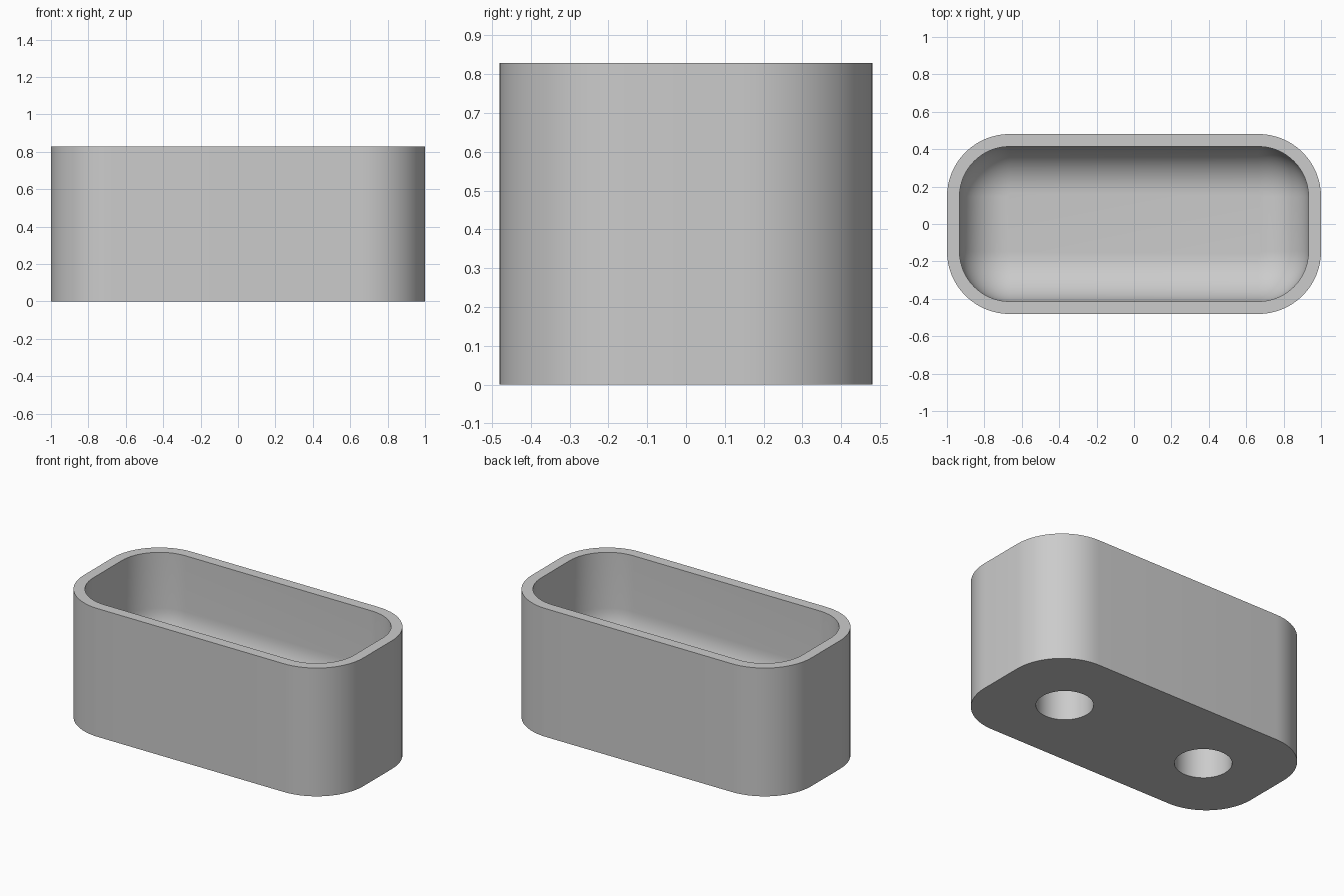
import bpy
import bmesh
from math import sin, cos, pi, radians

cube = bpy.data.objects.get("Cube")
if cube:
    bpy.data.objects.remove(cube, do_unlink=True)

HALF_X, HALF_Y, HEIGHT = 1.0, 0.481, 0.829
CORNER, WALL = 0.335, 0.067
FLOOR_Z, FILLET = 0.213, 0.255
HOLE_X, HOLE_RADIUS, HOLE_DEPTH = 0.52, 0.166, 0.195
ARC_STEPS, FILLET_STEPS = 16, 14

grey = bpy.data.materials.new("light grey")
grey.use_nodes = True
colour = (0.6, 0.6, 0.6, 1.0)
grey.diffuse_color = colour
grey.node_tree.nodes["Principled BSDF"].inputs["Base Color"].default_value = colour


def rounded_ring(bm, inset, z):
    """Rounded rectangle of vertices, inset from the outer outline."""
    radius = CORNER - inset
    ring = []
    for quarter, (sx, sy) in enumerate([(1, 1), (-1, 1), (-1, -1), (1, -1)]):
        for i in range(ARC_STEPS + 1):
            a = (quarter + i / ARC_STEPS) * pi / 2
            ring.append(bm.verts.new((sx * (HALF_X - CORNER) + radius * cos(a),
                                      sy * (HALF_Y - CORNER) + radius * sin(a), z)))
    return ring


# Container body: outer wall, flat rim, inner wall and filleted floor
levels = [(0, 0), (0, HEIGHT), (WALL, HEIGHT)]
for i in range(FILLET_STEPS + 1):
    t = i / FILLET_STEPS * pi / 2
    levels.append((WALL + FILLET * (1 - cos(t)), FLOOR_Z + FILLET * (1 - sin(t))))

bm = bmesh.new()
rings = [rounded_ring(bm, inset, z) for inset, z in levels]
for low, high in zip(rings, rings[1:]):
    for i in range(len(low)):
        j = (i + 1) % len(low)
        bm.faces.new((low[i], low[j], high[j], high[i]))
bm.faces.new(rings[0][::-1])
bm.faces.new(rings[-1])
bmesh.ops.recalc_face_normals(bm, faces=bm.faces)
mesh = bpy.data.meshes.new("container_body")
bm.to_mesh(mesh)
bm.free()
body = bpy.data.objects.new("container_body", mesh)
bpy.context.collection.objects.link(body)
mesh.materials.append(grey)

# Two blind round holes in the underside
for side in (-1, 1):
    bpy.ops.mesh.primitive_cylinder_add(vertices=64, radius=HOLE_RADIUS,
                                        depth=2 * HOLE_DEPTH,
                                        location=(side * HOLE_X, 0, 0))
    cutter = bpy.context.object
    cutter.name = "hole_cutter"
    cutter.hide_render = True
    cutter.data.materials.append(grey)
    cut = body.modifiers.new("bottom hole", 'BOOLEAN')
    cut.operation = 'DIFFERENCE'
    cut.solver = 'EXACT'
    cut.object = cutter
    bpy.ops.object.select_all(action='DESELECT')
    body.select_set(True)
    bpy.context.view_layer.objects.active = body
    bpy.ops.object.modifier_apply(modifier=cut.name)
    bpy.data.objects.remove(cutter, do_unlink=True)

bpy.ops.object.shade_smooth_by_angle(angle=radians(30))
